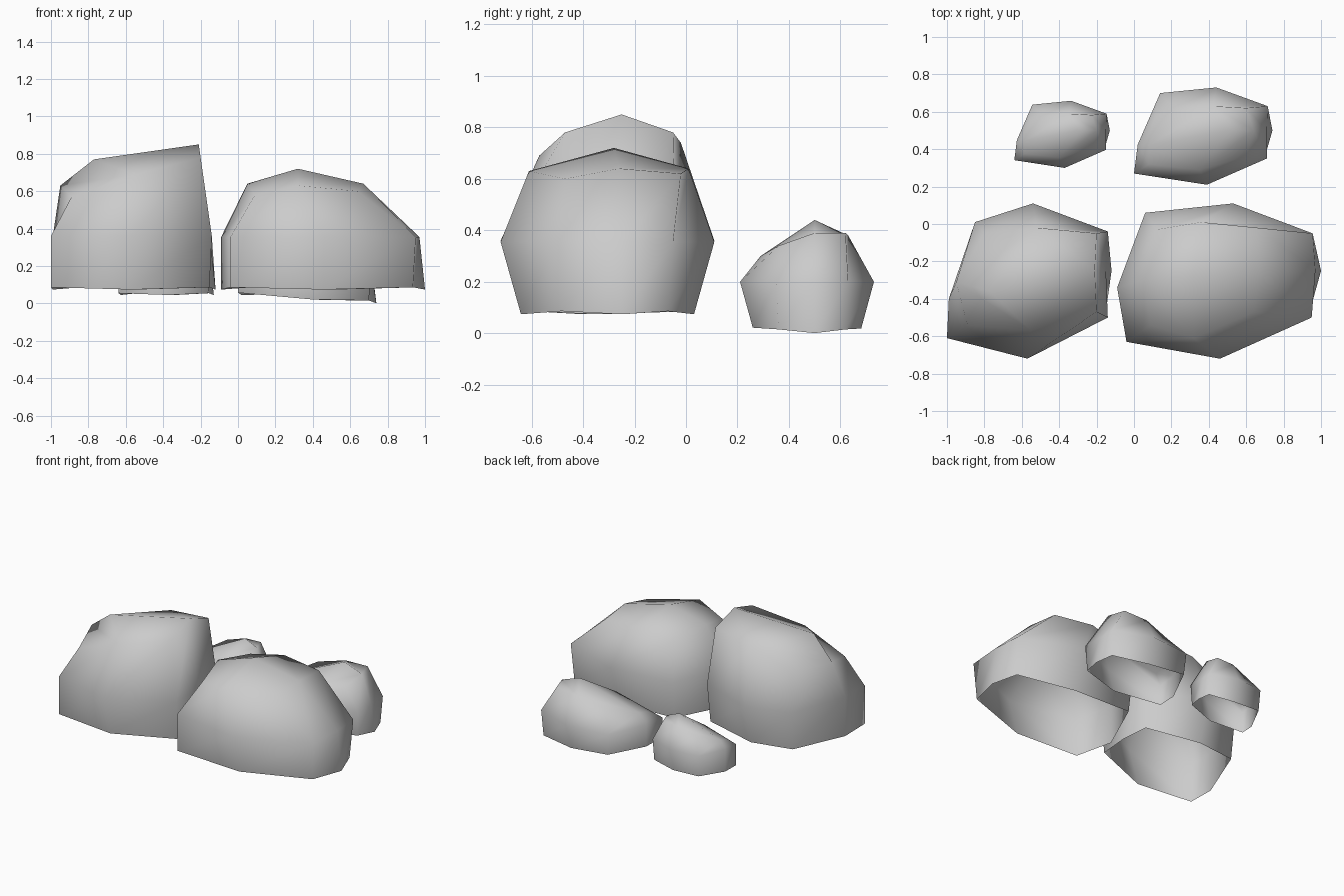
import bpy, bmesh, math

if "Cube" in bpy.data.objects:
    bpy.data.objects.remove(bpy.data.objects["Cube"])


def rock(name, outline, top, peak, base_z, mid_z, slope=0.0,
         size=(1, 1, 1), shift=(0, 0, 0)):
    """Open-bottomed boulder: base ring, bulging middle ring, top ring and peak.
    Rings run left, back-left, back, back-right, right, front-right, front, front-left."""
    cx = (outline[0][0] + outline[4][0]) / 2
    cy = (outline[2][1] + outline[6][1]) / 2
    base = []
    for i, (x, y) in enumerate(outline):
        if i in (2, 6):                       # front and back tuck in below the bulge
            y = cy + (y - cy) * 0.81
        elif i in (1, 3, 5):                  # corners tuck in a little
            x = cx + (x - cx) * 0.97
            y = cy + (y - cy) * 0.92
        wave = 0.006 if i % 2 else -0.006
        base.append((x, y, base_z + wave + slope * (x - outline[0][0])))
    middle = [(x - (0.03 if i == 4 else 0), y, mid_z)
              for i, (x, y) in enumerate(outline)]

    bm = bmesh.new()
    place = lambda p: bm.verts.new([c * k + s for c, k, s in zip(p, size, shift)])
    rings = [[place(p) for p in r] for r in (base, middle, top)]
    crown = place(peak)
    for low, high in zip(rings, rings[1:]):
        for i in range(8):
            j = (i + 1) % 8
            bm.faces.new((low[j], low[i], high[i], high[j]))
    t = rings[2]
    for i in (0, 2, 4, 6):
        bm.faces.new((t[(i + 2) % 8], t[i + 1], t[i], crown))
    mesh = bpy.data.meshes.new(name)
    bm.to_mesh(mesh)
    bm.free()
    obj = bpy.data.objects.new(name, mesh)
    bpy.context.collection.objects.link(obj)
    bpy.ops.object.select_all(action='DESELECT')
    obj.select_set(True)
    bpy.context.view_layer.objects.active = obj
    bpy.ops.object.shade_smooth_by_angle(angle=math.radians(100))


# Front right boulder
rock("front_right_rock",
     [(-.09, -.34), (.06, .06), (.53, .11), (.955, -.05),
      (1, -.25), (.95, -.5), (.46, -.72), (-.04, -.63)],
     [(.05, -.3, .64), (.12, -.03, .6), (.36, .01, .64), (.66, -.02, .62),
      (.67, -.26, .64), (.64, -.47, .6), (.32, -.61, .63), (.09, -.54, .58)],
     (.32, -.28, .72), .08, .355)

# Front left boulder, tallest at its right edge
rock("front_left_rock",
     [(-.99, -.4), (-.85, .01), (-.54, .11), (-.14, -.04),
      (-.12, -.25), (-.14, -.5), (-.57, -.72), (-1, -.61)],
     [(-.95, -.31, .63), (-.8, -.05, .62), (-.52, -.02, .74), (-.2, -.05, .78),
      (-.21, -.25, .85), (-.2, -.47, .78), (-.55, -.57, .69), (-.89, -.54, .57)],
     (-.77, -.36, .77), .08, .36)

# Two rear stones share one shape; the left one is smaller and sits more level
rear_outline = [(.02, .425), (.14, .7), (.44, .73), (.715, .63),
                (.74, .5), (.71, .35), (.39, .21), (0, .27)]
rear_top = [(.08, .42, .27), (.22, .6, .33), (.42, .63, .38), (.6, .62, .39),
            (.64, .5, .39), (.6, .36, .34), (.35, .29, .3), (.08, .32, .24)]
for name, base_z, slope, size, shift in (
        ("rear_right_rock", .05, -.06, (1, 1, 1), (0, 0, 0)),
        ("rear_left_rock", .006, 0, (.69, .69, .8), (-.64, .155, .045))):
    rock(name, rear_outline, rear_top, (.5, .5, .44), base_z, .2, slope, size, shift)
